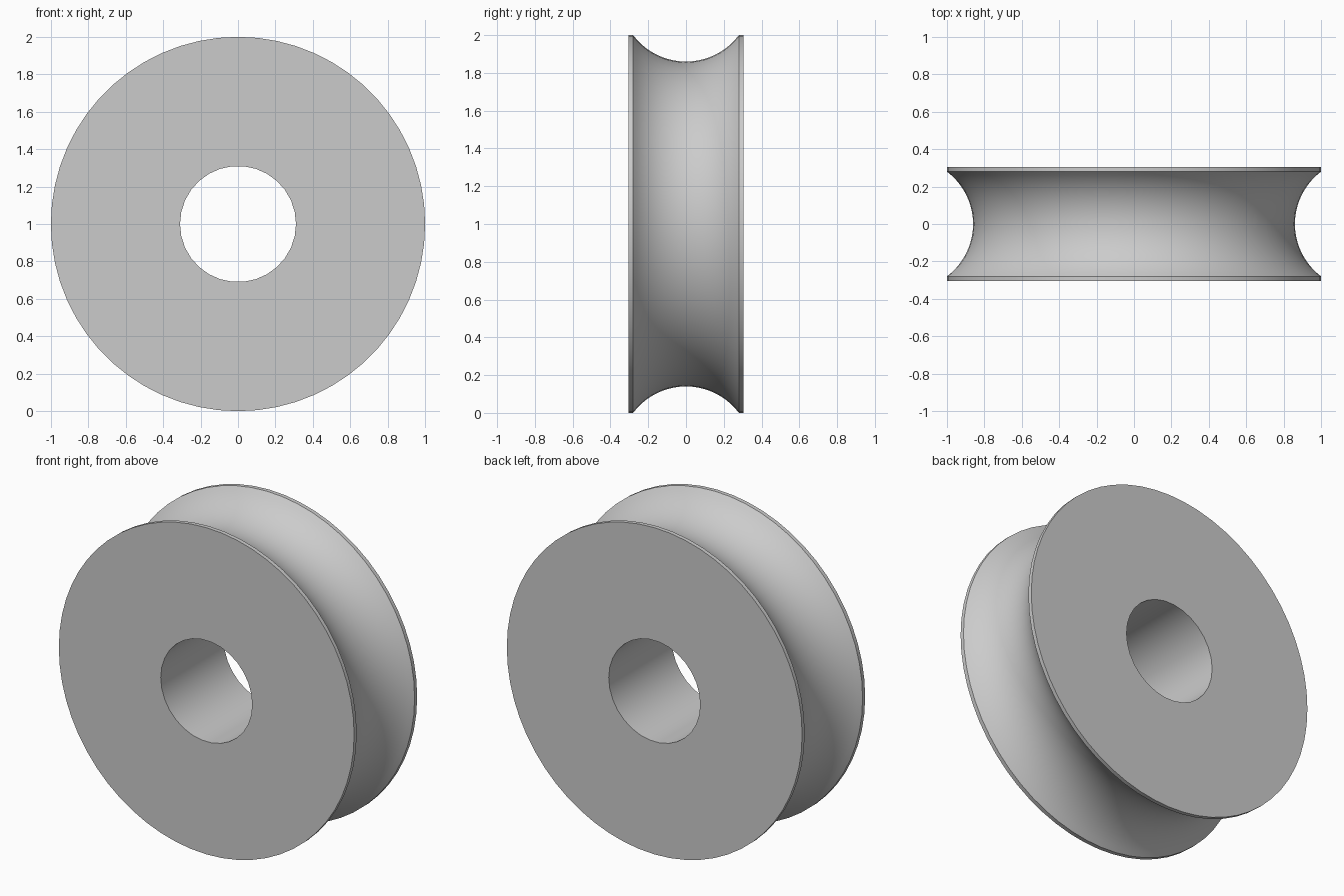
import bpy, bmesh, math

cube = bpy.data.objects.get("Cube")
if cube:
    bpy.data.objects.remove(cube, do_unlink=True)

HALF_WIDTH = 0.305
LIP = 0.28            # where the groove meets the rim
RADIUS = 1.0
BORE = 0.31
GROOVE_DEPTH = 0.14

# One plain grey
grey = bpy.data.materials.new("plain grey")
grey.use_nodes = True
colour = (0.6, 0.6, 0.6, 1)
grey.diffuse_color = colour
grey.node_tree.nodes["Principled BSDF"].inputs["Base Color"].default_value = colour


def lathe(bm, profile, sides):
    """Spin (radius, y) points about the y axis; return the two end edge loops."""
    rings = []
    for r, y in profile:
        ring = []
        for i in range(sides):
            a = math.tau * i / sides
            ring.append(bm.verts.new((r * math.cos(a), y, RADIUS + r * math.sin(a))))
        rings.append(ring)
    for low, high in zip(rings, rings[1:]):
        for i in range(sides):
            j = (i + 1) % sides
            bm.faces.new((low[i], low[j], high[j], high[i]))
    return [[bm.edges.get((ring[i], ring[i - 1])) for i in range(sides)]
            for ring in (rings[0], rings[-1])]


# Rim profile: flat lips either side of a circular groove
arc_radius = (LIP ** 2 + GROOVE_DEPTH ** 2) / (2 * GROOVE_DEPTH)
arc_centre = RADIUS - GROOVE_DEPTH + arc_radius
sweep = math.asin(LIP / arc_radius)
steps = 20
rim = [(RADIUS, -HALF_WIDTH)]
for k in range(steps + 1):
    a = sweep * (2 * k / steps - 1)
    rim.append((arc_centre - arc_radius * math.cos(a), arc_radius * math.sin(a)))
rim.append((RADIUS, HALF_WIDTH))

# Grooved rim, bore and the two flat side faces
bm = bmesh.new()
outer = lathe(bm, rim, 60)
inner = lathe(bm, [(BORE, -HALF_WIDTH), (BORE, HALF_WIDTH)], 30)
for outer_loop, inner_loop in zip(outer, inner):
    bmesh.ops.triangle_fill(bm, edges=outer_loop + inner_loop, use_beauty=True)
bmesh.ops.recalc_face_normals(bm, faces=bm.faces)

mesh = bpy.data.meshes.new("pulley_wheel")
bm.to_mesh(mesh)
bm.free()
mesh.materials.append(grey)
wheel = bpy.data.objects.new("pulley_wheel", mesh)
bpy.context.collection.objects.link(wheel)

# Smooth curves, sharp rim and bore edges
bpy.ops.object.select_all(action='DESELECT')
wheel.select_set(True)
bpy.context.view_layer.objects.active = wheel
bpy.ops.object.shade_smooth_by_angle(angle=math.radians(30))
